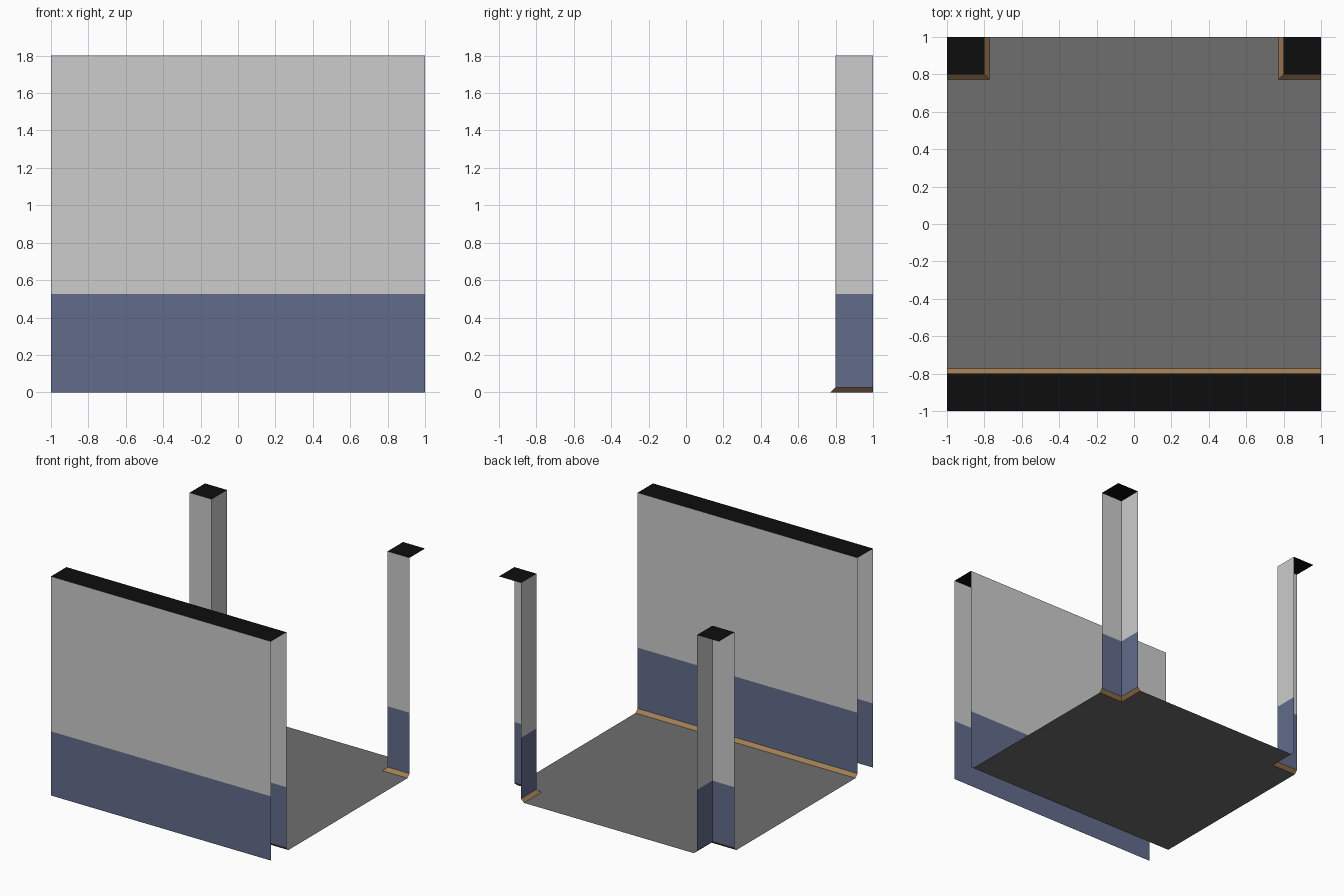
import bpy

if "Cube" in bpy.data.objects:
    bpy.data.objects.remove(bpy.data.objects["Cube"])

H = 1.8        # wall height
BAND = 0.527   # top of the painted band
TRIM = 0.027   # skirting height and depth
IN = 0.8       # inner wall line
FL = IN - TRIM # floor edge


def material(name, rgb):
    m = bpy.data.materials.new(name)
    lin = [((c / 255 + 0.055) / 1.055) ** 2.4 for c in rgb]
    m.diffuse_color = (*lin, 1)
    m.use_nodes = True
    m.node_tree.nodes["Principled BSDF"].inputs["Base Color"].default_value = m.diffuse_color
    return m


GREY = material("pale grey wall", (204, 204, 204))
BLUE = material("slate blue paint", (98, 108, 139))
WOOD = material("brown trim", (160, 126, 83))
FLOOR = material("grey floor", (110, 110, 110))
BLACK = material("black cap", (13, 13, 13))


def make(name, verts, faces, mats, indices):
    me = bpy.data.meshes.new(name)
    me.from_pydata(verts, [], faces)
    for m in mats:
        me.materials.append(m)
    for p, i in zip(me.polygons, indices):
        p.material_index = i
    ob = bpy.data.objects.new(name, me)
    bpy.context.collection.objects.link(ob)
    return ob


def sheet(name, rows, mats):
    """Open sheet through (plan path, height) rows, one colour per strip."""
    n = len(rows[0][0])
    verts = [(x, y, z) for path, z in rows for x, y in path]
    faces, idx = [], []
    for r in range(len(rows) - 1):
        for i in range(n - 1):
            a = r * n + i
            faces.append((a, a + 1, a + n + 1, a + n))
            idx.append(r)
    return make(name, verts, faces, mats, idx)


def flat(name, outline, z, mat):
    return make(name, [(x, y, z) for x, y in outline],
                [tuple(range(len(outline)))], [mat], [0])


# Front wall: outer skin, inner skin, skirting and cap, with open ends
outer = [(-1, -1), (1, -1)]
inner = [(1, -IN), (-1, -IN)]
sheet("front_wall_outer", [(outer, 0), (outer, BAND), (outer, H)], [BLUE, GREY])
sheet("front_wall_inner", [(inner, TRIM), (inner, BAND), (inner, H)], [BLUE, GREY])
sheet("front_wall_trim", [([(1, -FL), (-1, -FL)], 0), (inner, TRIM)], [WOOD])
flat("front_wall_cap", outer + inner, H, BLACK)

# Back corner posts: two inner faces each, skirting and cap
for side, s in (("right", 1), ("left", -1)):
    def corner(e):
        path = [(s * e, 1), (s * e, e), (s, e)]
        return path if s > 0 else path[::-1]
    p = corner(IN)
    sheet(side + "_post", [(p, TRIM), (p, BAND), (p, H)], [BLUE, GREY])
    sheet(side + "_post_trim", [(corner(FL), 0), (p, TRIM)], [WOOD])
    flat(side + "_post_cap", p + [(s, 1)], H, BLACK)

# Floor, notched around the posts
flat("floor", [(-1, -FL), (1, -FL), (1, FL), (FL, FL), (FL, 1),
               (-FL, 1), (-FL, FL), (-1, FL)], 0, FLOOR)
